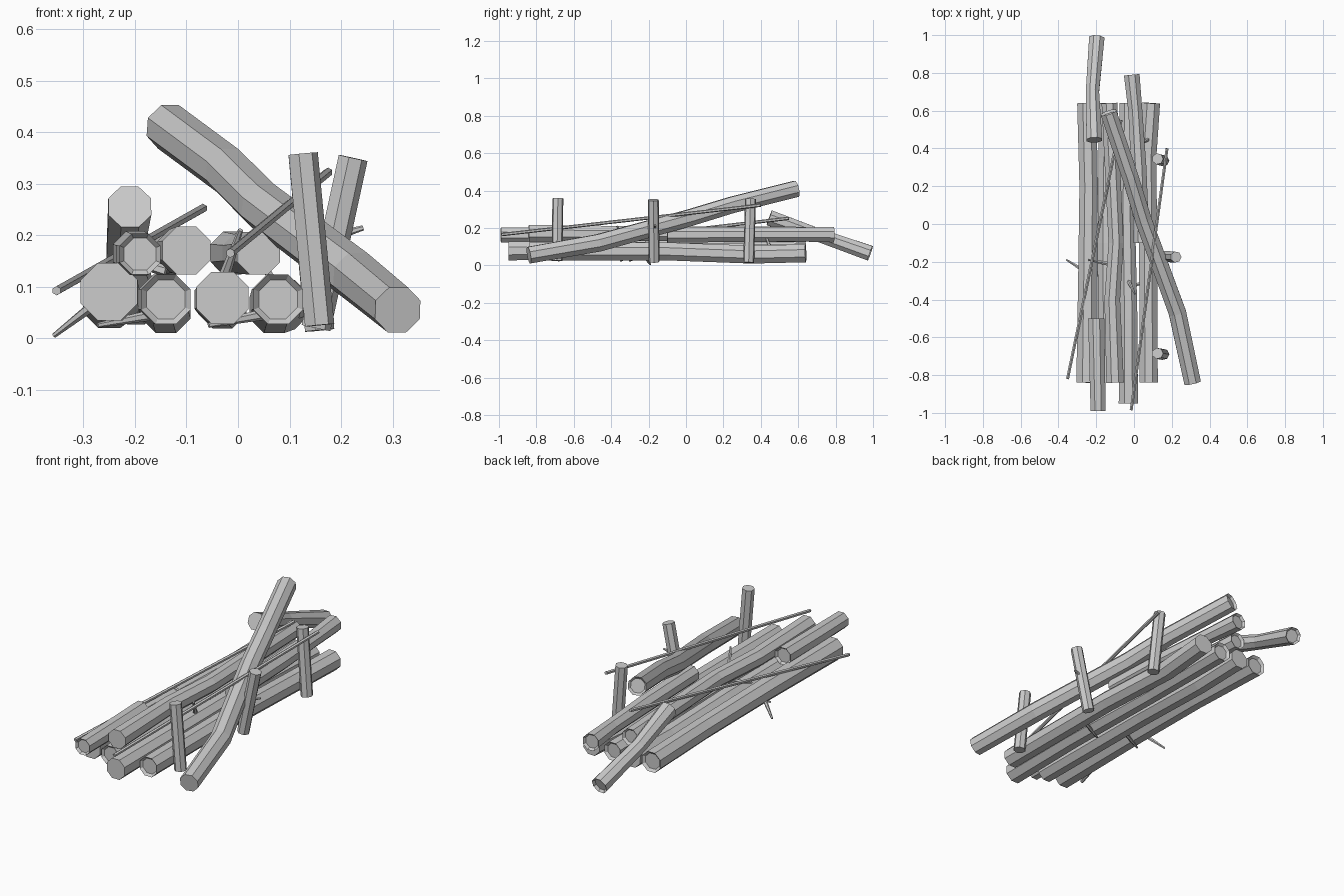
import bpy, bmesh, math
from mathutils import Vector

if "Cube" in bpy.data.objects:
    bpy.data.objects.remove(bpy.data.objects["Cube"], do_unlink=True)

wood = bpy.data.materials.new("grey wood")
wood.use_nodes = True
grey = (0.6, 0.6, 0.6, 1)
wood.diffuse_color = grey
wood.node_tree.nodes["Principled BSDF"].inputs["Base Color"].default_value = grey


def branch(name, path, radii, sides=8, hollow=""):
    """Faceted tube along a path; hollow lists the ends with a shallow recess."""
    pts = [Vector(p) for p in path]
    if not isinstance(radii, tuple):
        radii = (radii,) * len(pts)
    bm = bmesh.new()
    rings = []
    for i, p in enumerate(pts):
        along = (pts[min(i + 1, len(pts) - 1)] - pts[max(i - 1, 0)]).normalized()
        ref = Vector((0, 1, 0)) if abs(along.z) > 0.8 else Vector((0, 0, 1))
        u = along.cross(ref).normalized()
        v = u.cross(along)
        ring = []
        for k in range(sides):
            a = 2 * math.pi * (k + 0.5) / sides
            ring.append(bm.verts.new(p + radii[i] * (u * math.cos(a) + v * math.sin(a))))
        rings.append(ring)
    for a, b in zip(rings, rings[1:]):
        for k in range(sides):
            j = (k + 1) % sides
            bm.faces.new((a[k], a[j], b[j], b[k]))
    caps = {"start": bm.faces.new(rings[0][::-1]), "end": bm.faces.new(rings[-1])}
    bmesh.ops.recalc_face_normals(bm, faces=bm.faces[:])
    for end, face in caps.items():
        if end in hollow:
            bmesh.ops.inset_region(bm, faces=[face], thickness=radii[0] * 0.22)
            bmesh.ops.translate(bm, verts=face.verts[:], vec=face.normal * -0.012)
    mesh = bpy.data.meshes.new(name)
    bm.to_mesh(mesh)
    bm.free()
    mesh.materials.append(wood)
    obj = bpy.data.objects.new(name, mesh)
    bpy.context.collection.objects.link(obj)


# Bottom row of logs
branch("bottom_log_1", [(-.25, -.84, .09), (-.245, -.3, .085), (-.24, .2, .075), (-.25, .64, .07)],
       (.06, .055, .053, .055), hollow="end")
branch("bottom_log_2", [(-.14, -.84, .075), (-.145, -.1, .075), (-.14, .35, .058), (-.14, .64, .065)],
       .052, hollow="start")
branch("bottom_log_3", [(-.03, -.95, .078), (-.03, -.5, .08), (-.04, .1, .075), (-.03, .64, .065)],
       (.055, .052, .048, .05), hollow="end")
branch("bottom_log_4", [(.078, -.84, .075), (.075, -.1, .075), (.07, .35, .058), (.09, .64, .065)],
       .052, hollow="start")

# Upper row of logs
branch("upper_log_short", [(-.19, -.99, .163), (-.195, -.75, .163), (-.2, -.5, .165)],
       (.043, .045, .046), hollow="start end")
branch("upper_log_long", [(-.1, -.84, .17), (-.115, -.4, .17), (-.095, -.1, .17), (-.13, .64, .165)],
       (.05, .045, .043, .045), hollow="end")
branch("upper_log_back", [(.04, -.1, .165), (.025, .3, .165), (.007, .6, .165), (-.012, .79, .165)],
       (.045, .044, .04, .045), hollow="end")

# Loose logs resting on the stack
branch("tilted_log", [(-.21, .445, .255), (-.22, .7, .165), (-.197, .985, .065)],
       (.045, .038, .044), hollow="end")
branch("diagonal_log", [(.31, -.84, .055), (.23, -.47, .12), (.05, .02, .255), (-.02, .25, .325),
                        (-.135, .59, .41)], (.048, .05, .048, .047, .047), hollow="end")

# Upright stakes holding the pile on one side
branch("front_stake", [(.157, -.69, .025), (.125, -.685, .358)], .03, sides=7)
branch("middle_stake", [(.15, -.17, .02), (.222, -.175, .35)], .03, sides=7)
branch("back_stake", [(.157, .335, .015), (.125, .345, .355)], .03, sides=7)

# Thin poles lying across the top
branch("left_pole", [(-.352, -.82, .092), (-.068, .55, .252)], .009, sides=6)
branch("right_pole", [(-.015, -.985, .165), (.175, .4, .322)], .009, sides=6)

# Broken twigs, tapering to the tip
twigs = [((-.26, -.25, .08), (-.357, -.19, .005)), ((-.14, -.21, .13), (-.24, -.19, .16)),
         ((-.14, -.25, .05), (-.272, -.3, .025)), ((.07, -.3, .05), (-.057, -.35, .025)),
         ((.16, -.17, .19), (.243, -.165, .214)), ((-.03, -.3, .11), (.005, -.37, .21)),
         ((.08, .45, .09), (.045, .43, .15))]
for n, (base, tip) in enumerate(twigs, 1):
    branch(f"twig_{n}", [base, tip], (.012, .005), sides=6)
